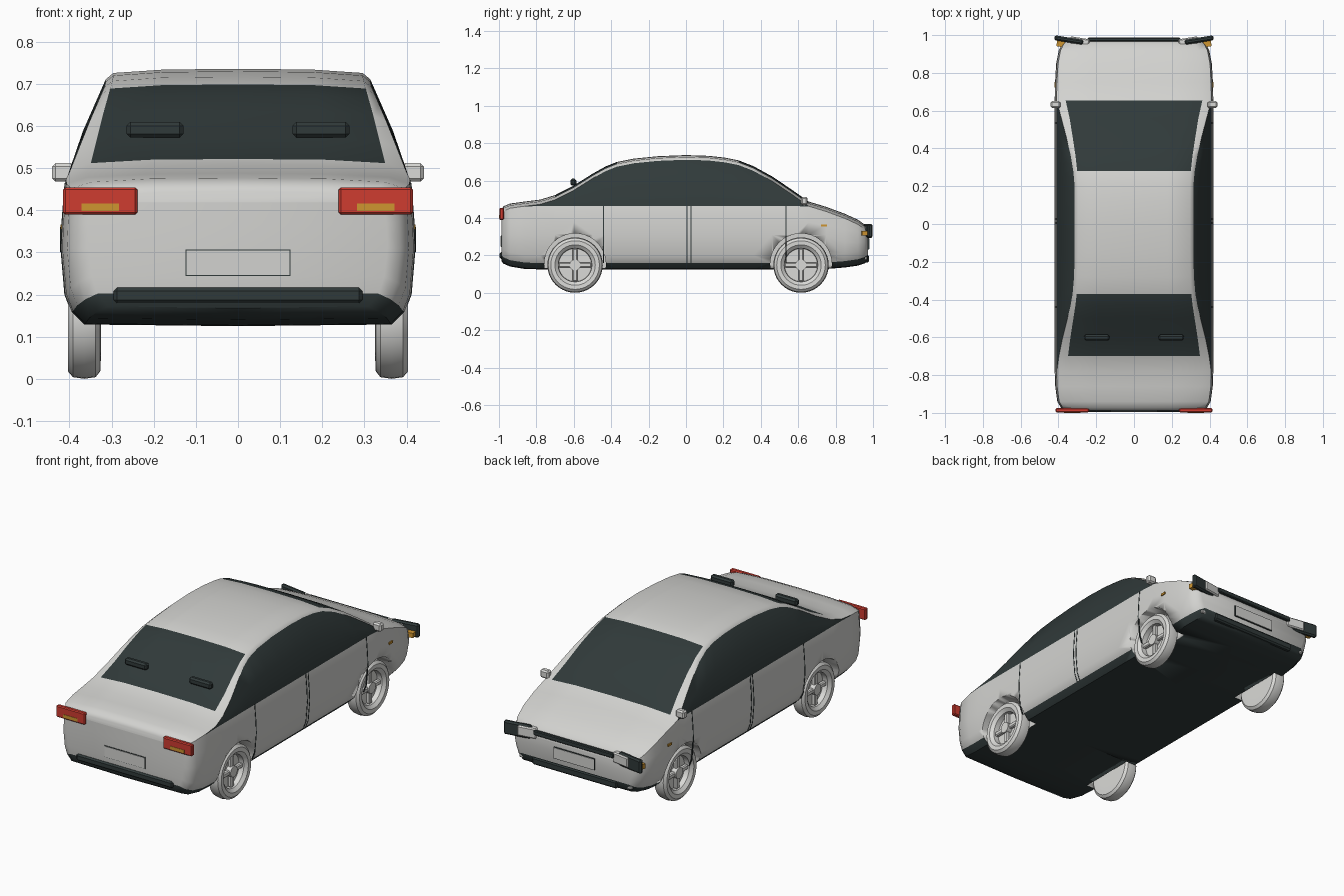
import bpy, bmesh, math
from mathutils import Matrix

if "Cube" in bpy.data.objects:
    bpy.data.objects.remove(bpy.data.objects["Cube"], do_unlink=True)


def material(name, rgb):
    m = bpy.data.materials.new(name)
    m.use_nodes = True
    m.diffuse_color = (*rgb, 1)
    m.node_tree.nodes["Principled BSDF"].inputs["Base Color"].default_value = (*rgb, 1)
    return m


PAINT = material("pale grey paint", (0.65, 0.65, 0.63))
DARK = material("dark glass and trim", (0.03, 0.042, 0.042))
WHITE = material("light wheel grey", (0.7, 0.7, 0.68))
RED = material("tail light red", (0.62, 0.045, 0.03))
AMBER = material("indicator amber", (0.62, 0.3, 0.03))


def finish(bm, name, mats, angle=35):
    bmesh.ops.recalc_face_normals(bm, faces=bm.faces)
    mesh = bpy.data.meshes.new(name)
    bm.to_mesh(mesh)
    bm.free()
    for m in mats:
        mesh.materials.append(m)
    ob = bpy.data.objects.new(name, mesh)
    bpy.context.collection.objects.link(ob)
    bpy.ops.object.select_all(action='DESELECT')
    ob.select_set(True)
    bpy.context.view_layer.objects.active = ob
    if angle:
        bpy.ops.object.shade_smooth_by_angle(angle=math.radians(angle))
    return ob


def box(name, mat, centre, size, turn=0, bevel=0.0):
    bm = bmesh.new()
    bmesh.ops.create_cube(bm, size=1)
    bmesh.ops.scale(bm, vec=size, verts=bm.verts)
    if bevel:
        bmesh.ops.bevel(bm, geom=bm.edges[:], offset=bevel, segments=1, affect='EDGES')
    bmesh.ops.rotate(bm, cent=(0, 0, 0), matrix=Matrix.Rotation(turn, 3, 'Z'), verts=bm.verts)
    bmesh.ops.translate(bm, vec=centre, verts=bm.verts)
    return finish(bm, name, [mat], 0)


def cylinder(name, mat, centre, radius, depth, sides=40):
    bm = bmesh.new()
    bmesh.ops.create_cone(bm, cap_ends=True, segments=sides, radius1=radius, radius2=radius,
                          depth=depth, matrix=Matrix.Translation(centre) @ Matrix.Rotation(math.pi / 2, 4, 'Y'))
    return finish(bm, name, [mat])


def side_width(z):
    # tumblehome: narrower towards the roof
    pts = [(0.47, 0.410), (0.5, 0.396), (0.6, 0.357), (0.7, 0.314)]
    if z <= pts[0][0]:
        return pts[0][1]
    for (z0, w0), (z1, w1) in zip(pts, pts[1:]):
        if z <= z1:
            return w0 + (w1 - w0) * (z - z0) / (z1 - z0)
    return pts[-1][1]


def section(top, half, low):
    # half cross-section from the roof centre round to the floor centre
    edge = top - 0.025
    belt = min(0.465, top - 0.028)
    w = side_width(edge) * min(1, half / 0.42)
    slope = max(0, min(1, (0.7 - edge) / 0.2))
    inner = w - 0.018 - 0.03 * slope
    wb = half * 0.977
    return [(0, top), (inner * 0.6, top - 0.002), (inner, top - 0.010), (w, edge),
            ((w + wb) / 2 + 0.006 * (1 - slope), (edge + belt) / 2), (wb, belt),
            (half * 0.993, belt * 0.6 + low * 0.4 + 0.05), (half, 0.31 if belt > 0.4 else 0.27),
            (half * 0.978, low + 0.075), (half * 0.94, low + 0.034),
            (half * 0.87, low + 0.004), (0, low)]


# stations along the body: y, top height, half width, floor height
STATIONS = [
    (-0.987, 0.445, 0.355, 0.168), (-0.975, 0.463, 0.385, 0.155), (-0.94, 0.477, 0.406, 0.140),
    (-0.86, 0.488, 0.417, 0.127), (-0.78, 0.498, 0.42, 0.125), (-0.70, 0.522, 0.42, 0.125),
    (-0.60, 0.573, 0.42, 0.125), (-0.50, 0.636, 0.42, 0.125), (-0.43, 0.675, 0.42, 0.125),
    (-0.37, 0.699, 0.42, 0.125), (-0.28, 0.717, 0.42, 0.125), (-0.15, 0.730, 0.42, 0.125),
    (0.0, 0.736, 0.42, 0.125), (0.12, 0.732, 0.42, 0.125), (0.21, 0.722, 0.42, 0.125),
    (0.28, 0.708, 0.42, 0.125), (0.36, 0.677, 0.42, 0.125), (0.46, 0.622, 0.42, 0.125),
    (0.56, 0.555, 0.42, 0.125), (0.655, 0.488, 0.42, 0.125), (0.75, 0.459, 0.418, 0.127),
    (0.85, 0.422, 0.412, 0.135), (0.92, 0.390, 0.398, 0.145), (0.955, 0.365, 0.378, 0.157),
    (0.972, 0.340, 0.35, 0.17)]

# body shell with glass and lower trim
bm = bmesh.new()
rings = []
for y, *dims in STATIONS:
    half = section(*dims)
    right = [bm.verts.new((x, y, z)) for x, z in half]
    left = [right[0]] + [bm.verts.new((-x, y, z)) for x, z in half[1:-1]] + [right[-1]]
    rings.append((right, left))
last = len(half) - 2
for a, b in zip(range(len(rings)), range(1, len(rings))):
    mid = (STATIONS[a][0] + STATIONS[b][0]) / 2
    screen = 0.28 < mid < 0.655 or -0.70 < mid < -0.37
    for s in (0, 1):
        for i in range(last + 1):
            f = bm.faces.new((rings[a][s][i], rings[a][s][i + 1], rings[b][s][i + 1], rings[b][s][i]))
            side_glass = i in (3, 4) and -0.87 < mid < 0.655
            f.material_index = int((screen and i < 2) or side_glass or i >= 9)
for right, left in (rings[0], rings[-1]):
    for i in range(last + 1):
        loop = [right[i], right[i + 1], left[i + 1], left[i]]
        f = bm.faces.new(list(dict.fromkeys(loop)))
        f.material_index = int(i >= 9)
body = finish(bm, "body", [PAINT, DARK], 40)

# wheel arches
AXLES = {"rear": -0.593, "front": 0.615}
for y in AXLES.values():
    for s in (-1, 1):
        cutter = cylinder("arch_cutter", PAINT, (s * 0.41, y, 0.152), 0.165, 0.2)
        cutter.hide_render = True
        mod = body.modifiers.new("arch", 'BOOLEAN')
        mod.operation, mod.solver, mod.object = 'DIFFERENCE', 'EXACT', cutter
        bpy.context.view_layer.objects.active = body
        bpy.ops.object.modifier_apply(modifier=mod.name)
        bpy.data.objects.remove(cutter, do_unlink=True)

# wheels: turned tyre and rim, crossed spokes and a hub
TYRE = [(0, 0.36), (0.088, 0.36), (0.09, 0.388), (0.108, 0.403), (0.13, 0.404), (0.144, 0.392),
        (0.148, 0.365), (0.144, 0.338), (0.13, 0.327), (0.09, 0.325), (0, 0.33)]
N = 40
for axle, y in AXLES.items():
    for s, label in ((1, "left"), (-1, "right")):
        bm = bmesh.new()
        loops = []
        for r, x in TYRE:
            turns = N if r else 1
            loops.append([bm.verts.new((s * x, y + r * math.cos(k * math.tau / N),
                                        0.148 + r * math.sin(k * math.tau / N))) for k in range(turns)])
        for p, q in zip(loops, loops[1:]):
            for k in range(N):
                j = (k + 1) % N
                quad = [p[k % len(p)], p[j % len(p)], q[j % len(q)], q[k % len(q)]]
                bm.faces.new(list(dict.fromkeys(quad)))
        name = f"{axle}_{label}_"
        finish(bm, name + "wheel", [WHITE])
        box(name + "spoke_upright", WHITE, (s * 0.372, y, 0.148), (0.024, 0.026, 0.176), bevel=0.005)
        box(name + "spoke_level", WHITE, (s * 0.372, y, 0.148), (0.024, 0.176, 0.026), bevel=0.005)
        cylinder(name + "hub", WHITE, (s * 0.376, y, 0.148), 0.03, 0.03, 20)

# door seams following the body side
profile = section(0.7, 0.42, 0.125)[5:10]
for n, y in enumerate((-0.44, 0.006, 0.026, 0.535)):
    for s in (-1, 1):
        bm = bmesh.new()
        rows = [[bm.verts.new((s * (x + off), y + d, z)) for off, d in
                 ((0.0015, -0.0025), (0.0015, 0.0025), (-0.004, 0.0025), (-0.004, -0.0025))] for x, z in profile]
        for p, q in zip(rows, rows[1:]):
            for k in range(4):
                bm.faces.new((p[k], p[(k + 1) % 4], q[(k + 1) % 4], q[k]))
        bm.faces.new(rows[0])
        bm.faces.new(rows[-1])
        finish(bm, f"door_seam_{n}", [DARK], 0)

# paired fittings
for s, label in ((1, "left"), (-1, "right")):
    box(label + "_tail_light", RED, (s * 0.327, -0.986, 0.422), (0.176, 0.024, 0.064), bevel=0.005)
    box(label + "_tail_indicator", AMBER, (s * 0.327, -0.997, 0.407), (0.088, 0.006, 0.018))
    box(label + "_window_pad", DARK, (s * 0.197, -0.602, 0.591), (0.135, 0.032, 0.037), bevel=0.009)
    box(label + "_mirror", WHITE, (s * 0.415, 0.632, 0.49), (0.052, 0.036, 0.044), bevel=0.008)
    box(label + "_mirror_stalk", WHITE, (s * 0.398, 0.63, 0.468), (0.02, 0.024, 0.03))
    box(label + "_lamp_housing", DARK, (s * 0.345, 0.974, 0.331), (0.155, 0.026, 0.075), s * 0.16, 0.008)
    box(label + "_headlamp", WHITE, (s * 0.288, 0.968, 0.333), (0.105, 0.036, 0.056), s * 0.16, 0.006)
    box(label + "_front_indicator", AMBER, (s * 0.388, 0.953, 0.318), (0.042, 0.03, 0.026), s * 0.16)
    box(label + "_side_marker", AMBER, (s * 0.417, 0.738, 0.36), (0.008, 0.03, 0.012))
    box(label + "_bumper_lamp", WHITE, (s * 0.33, 0.953, 0.185), (0.03, 0.03, 0.018), bevel=0.004)

# bumpers, grille and plates
box("rear_bumper", DARK, (0, -0.983, 0.198), (0.59, 0.026, 0.037), bevel=0.008)
box("front_bumper", DARK, (0, 0.962, 0.182), (0.52, 0.032, 0.042), bevel=0.008)
box("grille_bar", DARK, (0, 0.977, 0.343), (0.49, 0.02, 0.026), bevel=0.004)
for name, y, z in (("rear_plate", -0.988, 0.275), ("front_plate", 0.976, 0.262)):
    box(name, PAINT, (0, y, z), (0.245, 0.009, 0.058))
    box(name + "_border", DARK, (0, y * 0.9985, z), (0.25, 0.007, 0.063))
